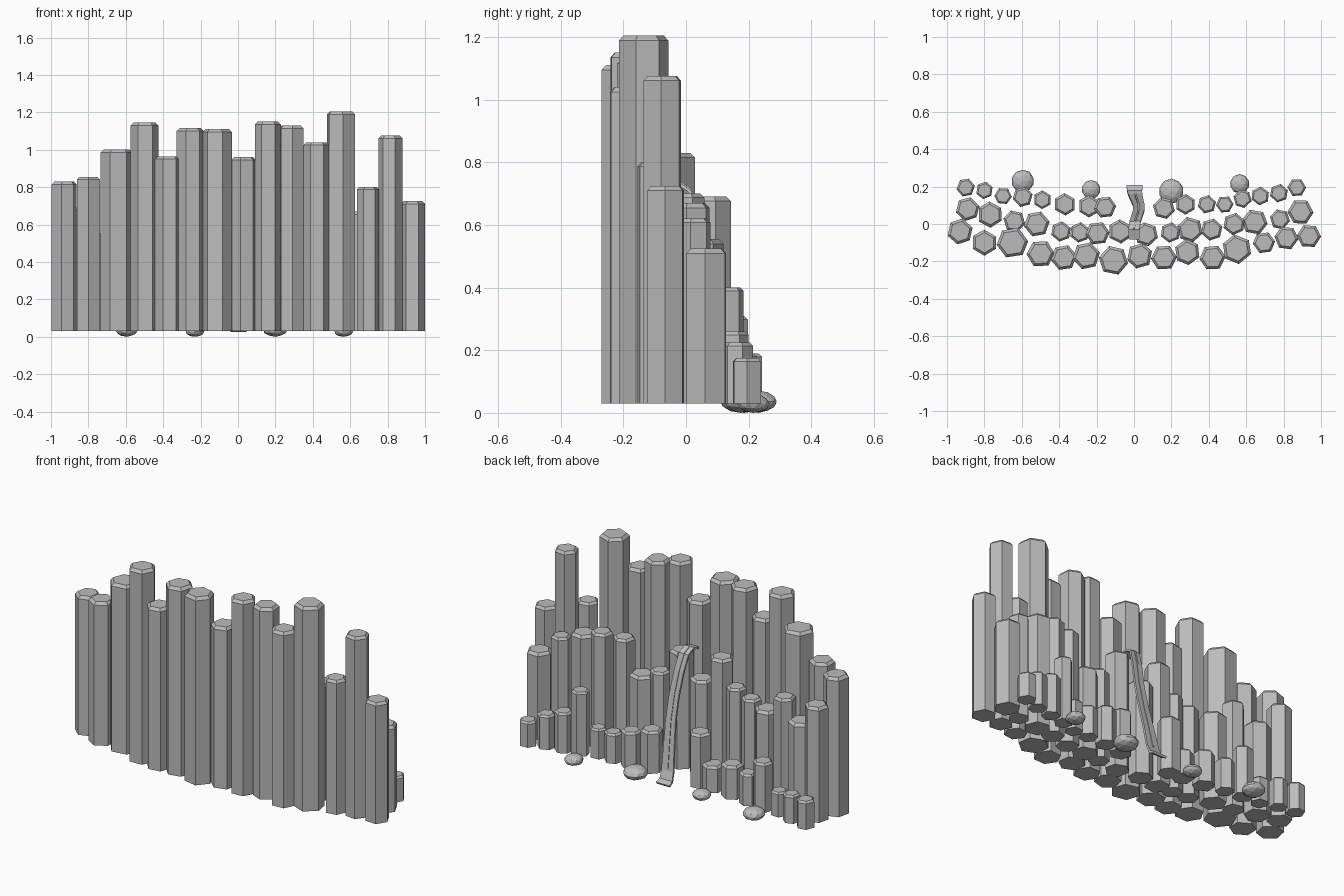
import bpy, bmesh, math, random
from mathutils import Vector

random.seed(7)
cube = bpy.data.objects.get("Cube")
if cube:
    bpy.data.objects.remove(cube, do_unlink=True)

BASE_Z = 0.03
UNIT = 0.01  # layout tables are written in hundredths


def make_material(name, color):
    mat = bpy.data.materials.new(name)
    mat.use_nodes = True
    mat.diffuse_color = color
    mat.node_tree.nodes["Principled BSDF"].inputs["Base Color"].default_value = color
    return mat


stone = make_material("grey stone", (0.5, 0.5, 0.5, 1))


def make_object(name, bm):
    bmesh.ops.recalc_face_normals(bm, faces=bm.faces)
    mesh = bpy.data.meshes.new(name)
    bm.to_mesh(mesh)
    bm.free()
    mesh.materials.append(stone)
    obj = bpy.data.objects.new(name, mesh)
    bpy.context.collection.objects.link(obj)
    return obj


def make_column(name, x, y, radius, top, sides=6):
    """Slightly irregular prism with a chamfered top edge."""
    bm = bmesh.new()
    turn = random.uniform(0, math.tau / sides)
    corners = []
    for i in range(sides):
        angle = turn + math.tau * (i + random.uniform(-0.05, 0.05)) / sides
        corners.append(Vector((math.cos(angle), math.sin(angle), 0)) * radius)
    chamfer = min(0.016, radius * 0.22)
    rings = []
    for z, scale in ((BASE_Z, 1), (top - chamfer, 1), (top, 1 - chamfer / radius)):
        rings.append([bm.verts.new((x + c.x * scale, y + c.y * scale, z)) for c in corners])
    for low, high in zip(rings, rings[1:]):
        for i in range(sides):
            j = (i + 1) % sides
            bm.faces.new((low[i], low[j], high[j], high[i]))
    bm.faces.new(rings[0])
    bm.faces.new(rings[-1])
    return make_object(name, bm)


def make_row(name, layout):
    for index, (x, y, radius, top) in enumerate(layout, start=1):
        make_column(f"{name}_column_{index}", x * UNIT, y * UNIT, radius * UNIT, top * UNIT)


# Column rows: x, y, radius, top height
make_row("tall", [
    (-93, -4, 7, 83), (-80, -10, 7, 85.5), (-65, -10, 8.5, 100), (-50, -16, 7.5, 114.5),
    (-37.5, -18, 7, 96.5), (-25.5, -17, 7.5, 111.5), (-11, -19.5, 8, 111), (3, -17, 7, 96),
    (16, -18, 7, 115), (28.5, -15, 7, 113), (42, -18, 7, 104), (55, -13.5, 8, 120.5),
    (69.5, -10, 6, 80), (81.5, -7.5, 6.5, 107.5), (93.5, -6.5, 6.5, 72.5),
])
make_row("middle", [
    (-89, 8, 6.5, 69), (-77, 5, 7, 55.5), (-64, 1.5, 6, 64.5), (-52, 0, 7, 54),
    (-39, -4, 5.5, 55), (-29, -4.5, 5.5, 58.5), (-19.5, -5, 6.5, 73), (-7.5, -4, 6.5, 58),
    (6.5, -5.5, 6.5, 70), (19.5, -4.5, 5.5, 55), (30, -3, 7, 51), (41.5, -3, 6, 69),
    (53.5, 0, 6, 70), (64.5, 1, 7, 67), (78, 2.5, 5.5, 62), (89, 6.5, 7, 52.5),
])
make_row("low", [
    (-90, 19.5, 5, 19), (-80, 18, 4.7, 19), (-70, 15, 4.7, 17), (-59.5, 14.5, 5.5, 31),
    (-49, 13, 5, 21), (-37, 10.5, 6, 22), (-24, 9.5, 6, 18), (-15.5, 9, 6, 34),
    (16, 8.5, 6, 27), (27.5, 10.5, 5.5, 24), (39, 10.5, 5, 20), (48.5, 10.5, 4.7, 20),
    (58, 13.5, 5, 40), (67.5, 15, 5, 26), (77.5, 16.5, 5, 22.5), (87, 19.5, 5, 17.5),
])

# Flattened boulders at the foot of the low columns
boulders = [(-59.5, 23, 6.2), (-23, 18.5, 5.2), (20, 17.5, 6.8), (56.5, 21.5, 5.3)]
for index, (x, y, radius) in enumerate(boulders, start=1):
    bm = bmesh.new()
    bmesh.ops.create_icosphere(bm, subdivisions=2, radius=radius * UNIT)
    for v in bm.verts:
        v.co *= random.uniform(0.95, 1.0)
        v.co.z *= 0.58
    lowest = min(v.co.z for v in bm.verts)
    bmesh.ops.translate(bm, verts=bm.verts, vec=(x * UNIT, y * UNIT, -lowest))
    make_object(f"boulder_{index}", bm)

# Waterfall ribbon: x, y, z, half width along the fall
path = [
    (0, -8, 72, 2.8), (0, -3, 73.5, 3), (0.5, 1, 71, 3), (1.5, 4, 62, 3), (2.5, 7, 49, 3),
    (2.5, 10, 36, 3.1), (1.5, 13, 22, 3.4), (0.7, 15.5, 9, 3.8), (0.3, 17.5, 4.5, 4), (0.3, 20.5, 3, 4.3),
]
bm = bmesh.new()
rows = []
for x, y, z, half in path:
    rows.append([bm.verts.new(((x + half * side) * UNIT, y * UNIT, z * UNIT))
                 for side in (-1, -0.2, 0.2, 1)])
for upper, lower in zip(rows, rows[1:]):
    for i in range(3):
        bm.faces.new((upper[i], lower[i], lower[i + 1], upper[i + 1]))
waterfall = make_object("waterfall", bm)
sheet = waterfall.modifiers.new("sheet", "SOLIDIFY")
sheet.thickness = 0.012
sheet.offset = 0

# Narrow raised streak down the middle of the waterfall
bm = bmesh.new()
rows = [[bm.verts.new(((x + side) * UNIT, (y + 0.6) * UNIT, (z + 0.5) * UNIT))
         for side in (-0.5, 0.5)] for x, y, z, half in path[1:-2]]
for upper, lower in zip(rows, rows[1:]):
    bm.faces.new((upper[0], lower[0], lower[1], upper[1]))
streak = make_object("waterfall_streak", bm)
film = streak.modifiers.new("film", "SOLIDIFY")
film.thickness = 0.005
film.offset = 0
